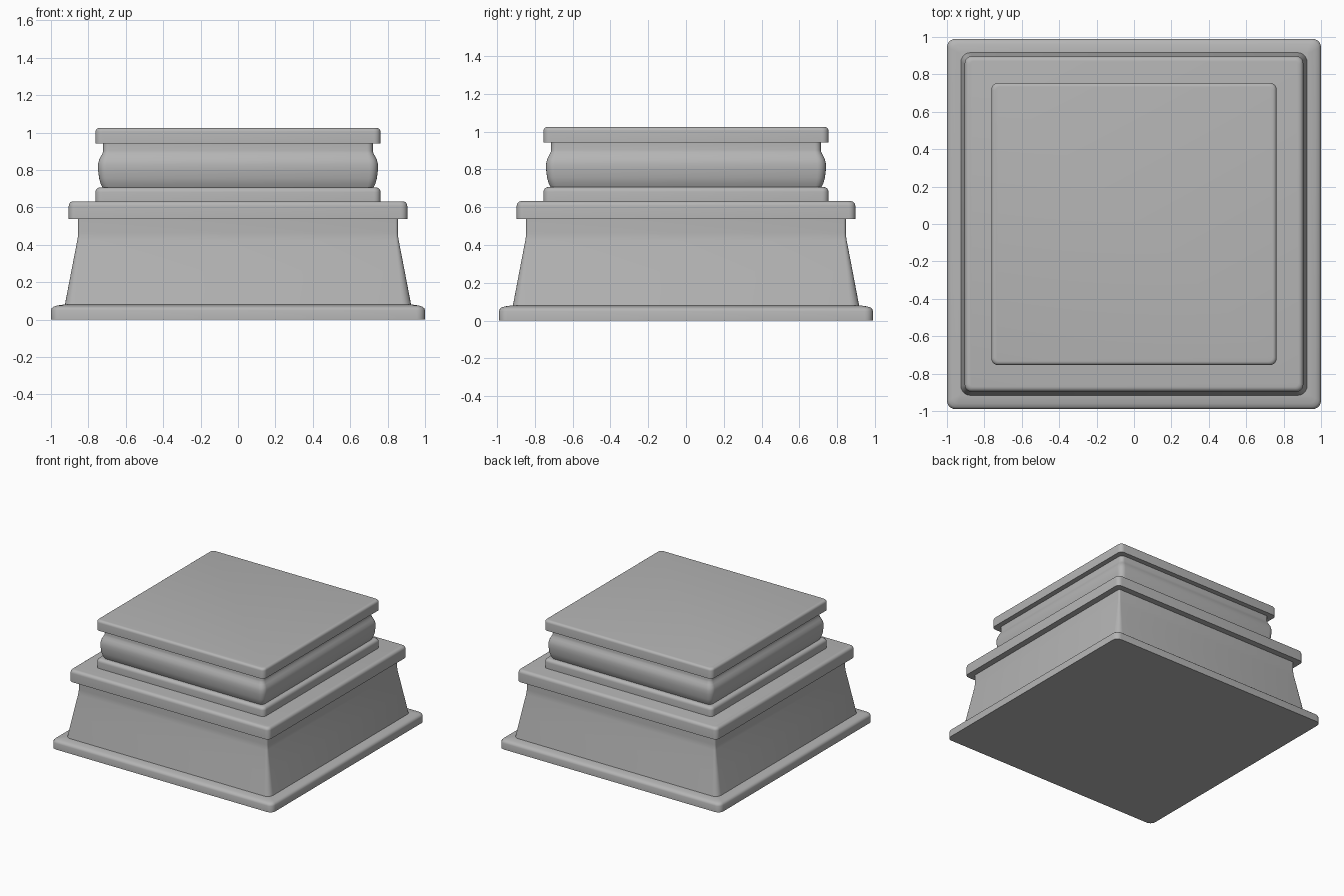
import bpy, bmesh, math

if "Cube" in bpy.data.objects:
    bpy.data.objects.remove(bpy.data.objects["Cube"])

stone = bpy.data.materials.new("mid_grey_stone")
stone.diffuse_color = (0.46, 0.46, 0.46, 1)
stone.use_nodes = True
stone.node_tree.nodes["Principled BSDF"].inputs["Base Color"].default_value = stone.diffuse_color

Y_SCALE = 0.99   # depth is slightly less than width
SEG = 5          # segments per rounded corner


def ring(half, radius):
    """Rounded-square outline of the given half width."""
    pts = []
    for q in range(4):
        mid = math.pi / 4 + q * math.pi / 2
        cx = math.copysign(half - radius, math.cos(mid))
        cy = math.copysign(half - radius, math.sin(mid))
        for i in range(SEG + 1):
            a = q * math.pi / 2 + i / SEG * math.pi / 2
            pts.append((cx + radius * math.cos(a),
                        (cy + radius * math.sin(a)) * Y_SCALE))
    return pts


def loft(name, profile, radius):
    """Closed solid from a (half width, z) profile, bottom to top."""
    bm = bmesh.new()
    widest = max(h for h, z in profile)
    rings = []
    for h, z in profile:
        r = max(0.008, radius - (widest - h) * 0.5)
        rings.append([bm.verts.new((x, y, z)) for x, y in ring(h, r)])
    n = len(rings[0])
    for lo, hi in zip(rings, rings[1:]):
        for i in range(n):
            j = (i + 1) % n
            bm.faces.new((lo[i], lo[j], hi[j], hi[i]))
    bm.faces.new(rings[0][::-1])
    bm.faces.new(rings[-1])
    bmesh.ops.recalc_face_normals(bm, faces=bm.faces)
    me = bpy.data.meshes.new(name)
    bm.to_mesh(me)
    bm.free()
    me.materials.append(stone)
    ob = bpy.data.objects.new(name, me)
    bpy.context.collection.objects.link(ob)
    bpy.ops.object.select_all(action='DESELECT')
    ob.select_set(True)
    bpy.context.view_layer.objects.active = ob
    bpy.ops.object.shade_smooth_by_angle(angle=math.radians(35))
    return ob


def slab(name, half, z0, z1, bevel, radius):
    """Slab with a rounded top edge."""
    prof = [(half, z0)]
    for i in range(5):
        a = i / 4 * math.pi / 2
        prof.append((half - bevel + bevel * math.cos(a),
                     z1 - bevel + bevel * math.sin(a)))
    return loft(name, prof, radius)


# Bottom plinth, with a gently sloping top towards the flared body
loft("bottom_plinth", [(1.0, 0), (1.0, 0.05), (0.996, 0.061), (0.987, 0.069),
                       (0.97, 0.075), (0.93, 0.081)], 0.045)

# Flared body and its straight neck
loft("flared_body", [(0.926, 0.078), (0.891, 0.26), (0.859, 0.425),
                     (0.856, 0.445), (0.855, 0.465), (0.855, 0.54)], 0.05)

# Two middle steps
slab("wide_slab", 0.905, 0.537, 0.633, 0.025, 0.035)
slab("narrow_step", 0.762, 0.63, 0.707, 0.025, 0.035)

# Rounded moulding with a straight neck above
loft("rounded_moulding", [(0.722, 0.703), (0.735, 0.728), (0.743, 0.757),
                          (0.748, 0.80), (0.748, 0.83), (0.743, 0.853),
                          (0.733, 0.873), (0.724, 0.89), (0.721, 0.903),
                          (0.721, 0.945)], 0.045)

# Top slab
slab("top_slab", 0.762, 0.942, 1.025, 0.02, 0.035)
